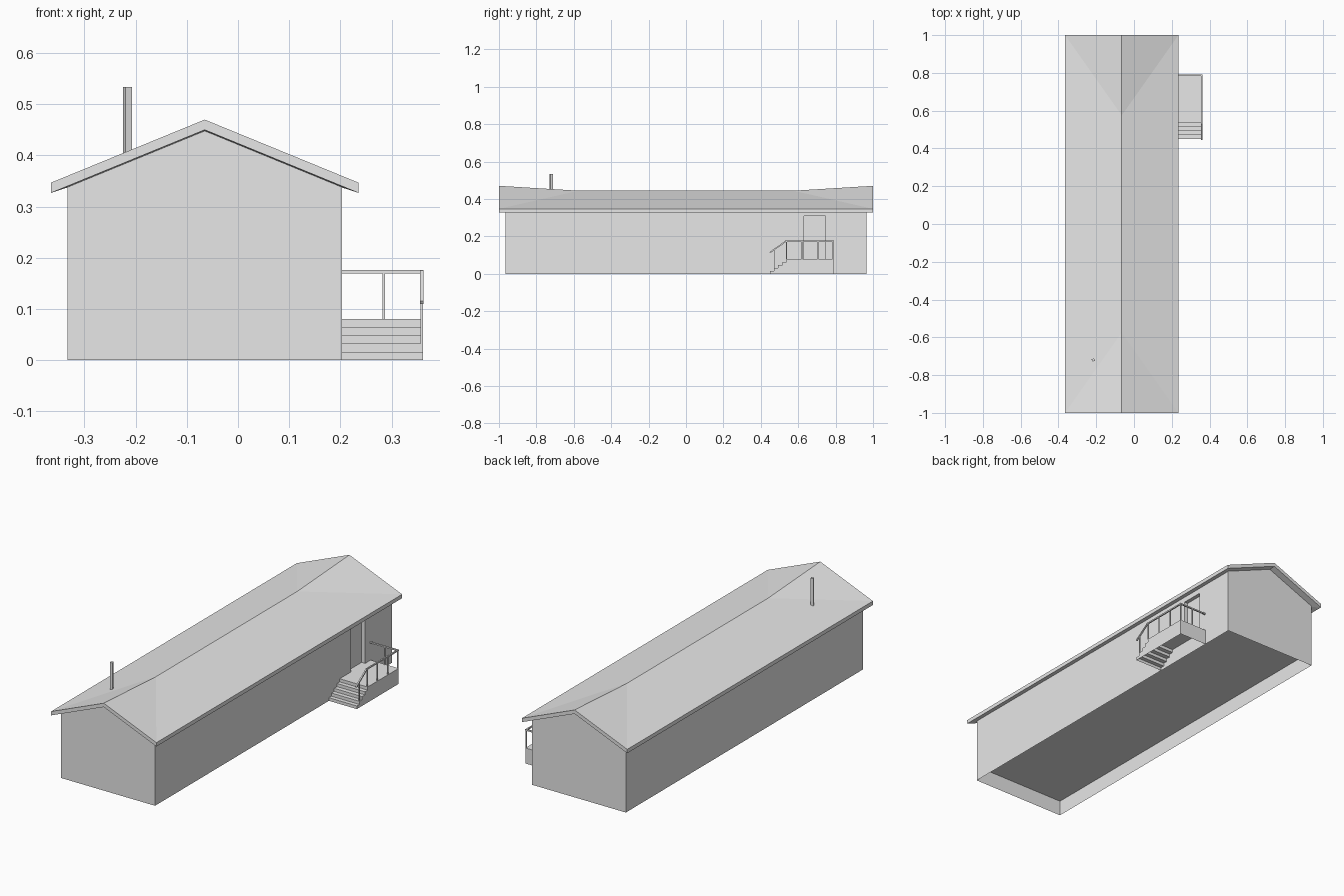
import bpy
import bmesh
from math import radians
from mathutils import Vector, Matrix

default = bpy.data.objects.get("Cube")
if default:
    bpy.data.objects.remove(default, do_unlink=True)

grey = bpy.data.materials.new("plain_grey")
grey.use_nodes = True
grey.diffuse_color = (0.8, 0.8, 0.8, 1)
grey.node_tree.nodes["Principled BSDF"].inputs["Base Color"].default_value = (0.8, 0.8, 0.8, 1)


def finish(name, bm):
    mesh = bpy.data.meshes.new(name)
    bm.to_mesh(mesh)
    bm.free()
    mesh.materials.append(grey)
    obj = bpy.data.objects.new(name, mesh)
    bpy.context.scene.collection.objects.link(obj)
    return obj


def face(bm, *points):
    return bm.faces.new([bm.verts.new(p) for p in points])


def bar(name, a, b, width, height, turn=0):
    """Square-section bar between two points."""
    a, b = Vector(a), Vector(b)
    axis = b - a
    bm = bmesh.new()
    bmesh.ops.create_cube(bm, size=1)
    bmesh.ops.scale(bm, vec=(width, height, axis.length), verts=bm.verts)
    matrix = (Matrix.Translation((a + b) / 2)
              @ axis.to_track_quat("Z", "Y").to_matrix().to_4x4()
              @ Matrix.Rotation(radians(turn), 4, "Z"))
    bmesh.ops.transform(bm, matrix=matrix, verts=bm.verts)
    return finish(name, bm)


# Main dimensions
LEFT, RIGHT, RIDGE, END = -0.333, 0.203, -0.065, 0.965
WALL, FLOOR = 0.34, 0.08
DOOR_Y, DOOR_TOP, RECESS = (0.63, 0.745), 0.31, 0.02

# Walls: two gables, a plain side and a side with a door opening
bm = bmesh.new()
outline = [(LEFT, 0), (RIGHT, 0), (RIGHT, WALL), (RIDGE, 0.448), (LEFT, WALL)]
face(bm, *[(x, -END, z) for x, z in outline])
face(bm, *[(x, END, z) for x, z in reversed(outline)])
face(bm, (LEFT, END, 0), (LEFT, -END, 0), (LEFT, -END, WALL), (LEFT, END, WALL))
ys = [-END, *DOOR_Y, END]
zs = [0, FLOOR, DOOR_TOP, WALL]
for i in range(3):
    for j in range(3):
        x = RIGHT - RECESS if i == j == 1 else RIGHT
        face(bm, (x, ys[i], zs[j]), (x, ys[i + 1], zs[j]),
             (x, ys[i + 1], zs[j + 1]), (x, ys[i], zs[j + 1]))
bmesh.ops.remove_doubles(bm, verts=bm.verts, dist=0.0001)
finish("walls", bm)

# Door reveal
bm = bmesh.new()
inner = RIGHT - RECESS
(y0, y1), z0, z1 = DOOR_Y, FLOOR, DOOR_TOP
corners = [(y0, z0), (y1, z0), (y1, z1), (y0, z1)]
for (ya, za), (yb, zb) in zip(corners, corners[1:] + corners[:1]):
    face(bm, (RIGHT, ya, za), (RIGHT, yb, zb), (inner, yb, zb), (inner, ya, za))
finish("door_reveal", bm)

# Raised floor, open crawl space below
bm = bmesh.new()
face(bm, (LEFT, END, FLOOR), (RIGHT, END, FLOOR), (RIGHT, -END, FLOOR), (LEFT, -END, FLOOR))
finish("floor", bm)

# Roof slab: the ridge rises toward both gable ends
bm = bmesh.new()
THICK = 0.02
ridge = [(-1, 0.47), (-0.575, 0.444), (0.575, 0.444), (1, 0.47)]


def roof_layer(drop):
    left = [bm.verts.new((-0.365, y, 0.347 - drop)) for y in (-1, 1)]
    right = [bm.verts.new((0.235, y, 0.347 - drop)) for y in (-1, 1)]
    top = [bm.verts.new((RIDGE, y, z - drop)) for y, z in ridge]
    for eave in (left, right):
        bm.faces.new((eave[0], top[0], top[1]))
        bm.faces.new((eave[0], top[1], top[2], eave[1]))
        bm.faces.new((eave[1], top[2], top[3]))
    return [left[0], top[0], right[0], right[1], top[3], left[1]]


upper, lower = roof_layer(0), roof_layer(THICK)
for k in range(6):
    n = (k + 1) % 6
    bm.faces.new((upper[k], upper[n], lower[n], lower[k]))
bmesh.ops.recalc_face_normals(bm, faces=bm.faces)
finish("roof", bm)

# Stove pipe
bar("stove_pipe", (-0.216, -0.72, 0.385), (-0.216, -0.72, 0.534), 0.0136, 0.0136, 21)

# Porch with steps, hollow underneath
PORCH_X, PORCH_BACK, RISE = 0.362, 0.79, 0.016
treads = [0.45, 0.471, 0.493, 0.516, 0.538]
profile = []
for i, y in enumerate(treads):
    profile += [(y, i * RISE), (y, (i + 1) * RISE)]
profile += [(PORCH_BACK, FLOOR), (PORCH_BACK, 0)]
bm = bmesh.new()
face(bm, *[(PORCH_X, y, z) for y, z in reversed(profile)])
for (ya, za), (yb, zb) in zip(profile, profile[1:]):
    face(bm, (RIGHT, ya, za), (PORCH_X, ya, za), (PORCH_X, yb, zb), (RIGHT, yb, zb))
bmesh.ops.remove_doubles(bm, verts=bm.verts, dist=0.0001)
finish("porch_and_steps", bm)

# Railing
RAIL_X, RAIL_Y, RAIL_Z, POST = 0.359, 0.787, 0.173, 0.005
bar("side_rail", (RAIL_X, 0.53, RAIL_Z), (RAIL_X, 0.791, RAIL_Z), 0.007, 0.007)
bar("stair_rail", (RAIL_X, 0.448, 0.113), (RAIL_X, 0.533, RAIL_Z), 0.007, 0.007)
bar("back_rail", (RIGHT, RAIL_Y, RAIL_Z), (RAIL_X, RAIL_Y, RAIL_Z), 0.007, 0.007)
for y in (0.538, 0.62, 0.705, RAIL_Y):
    bar("side_post", (RAIL_X, y, FLOOR), (RAIL_X, y, RAIL_Z), POST, POST)
bar("stair_post", (RAIL_X, 0.472, 0.032), (RAIL_X, 0.472, 0.13), POST, POST)
bar("back_post", (0.285, RAIL_Y, FLOOR), (0.285, RAIL_Y, RAIL_Z), POST, POST)
